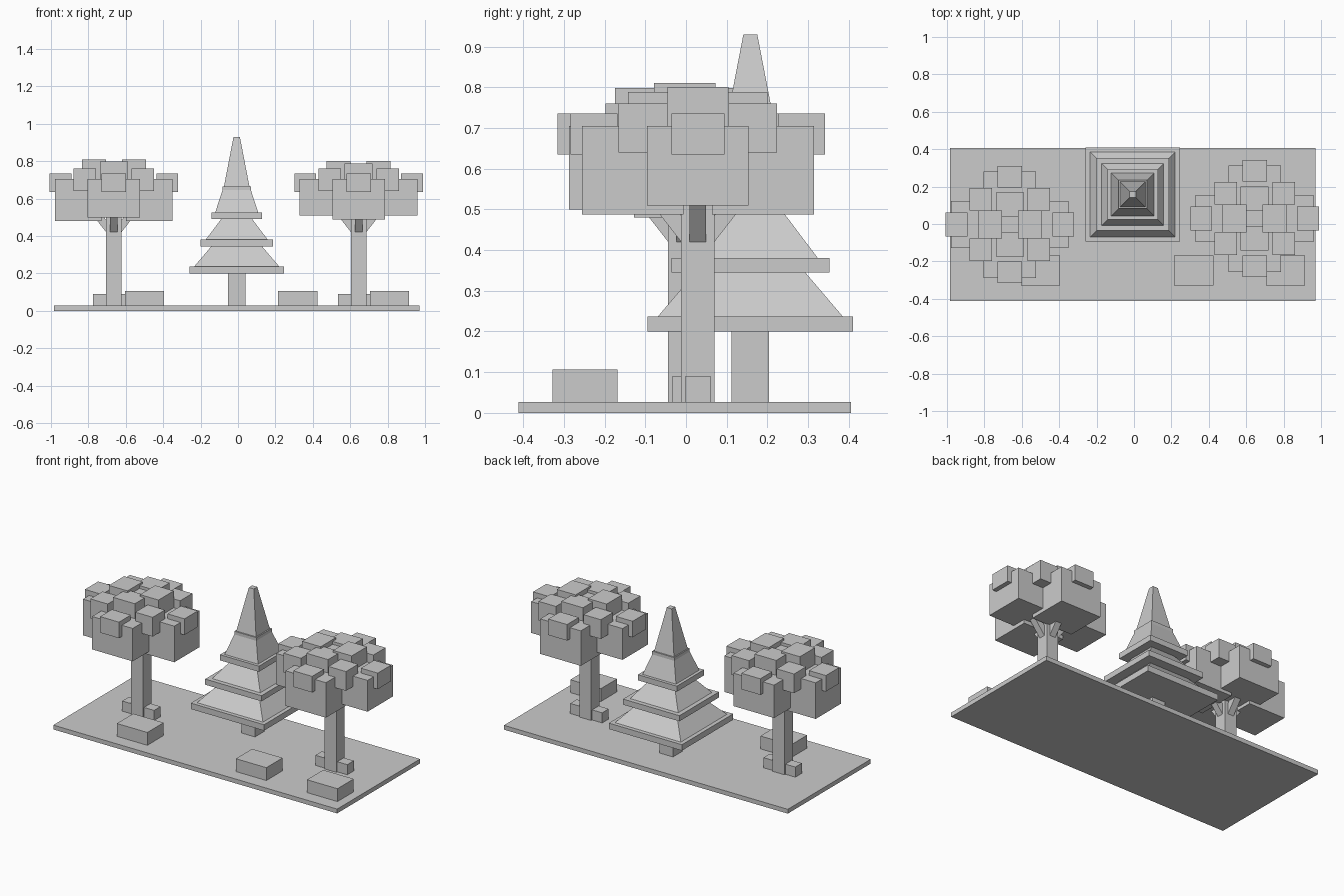
import bpy
import math
from mathutils import Matrix, Vector

cube = bpy.data.objects.get("Cube")
if cube:
    bpy.data.objects.remove(cube)

grey = bpy.data.materials.new("plain grey")
grey.use_nodes = True
COLOUR = (0.6, 0.6, 0.6, 1)
grey.diffuse_color = COLOUR
grey.node_tree.nodes["Principled BSDF"].inputs["Base Color"].default_value = COLOUR


def frustum(name, x, y, z0, z1, low, high):
    """Upright block; low and high are (half x, half y) at its two ends."""
    corners = [(-1, -1), (1, -1), (1, 1), (-1, 1)]
    verts = [(x + sx * h[0], y + sy * h[1], z)
             for h, z in ((low, z0), (high, z1)) for sx, sy in corners]
    sides = [(i, (i + 1) % 4, (i + 1) % 4 + 4, i + 4) for i in range(4)]
    mesh = bpy.data.meshes.new(name)
    mesh.from_pydata(verts, [], [(3, 2, 1, 0), (4, 5, 6, 7)] + sides)
    mesh.materials.append(grey)
    ob = bpy.data.objects.new(name, mesh)
    bpy.context.collection.objects.link(ob)
    return ob


def box(name, x, y, z0, z1, hx, hy):
    return frustum(name, x, y, z0, z1, (hx, hy), (hx, hy))


GROUND = 0.027
frustum("ground_slab", -0.007, -0.003, 0, GROUND, (0.978, 0.408), (0.978, 0.408))

# Low bushes
for i, x in enumerate((-0.5, 0.32, 0.81)):
    box(f"bush_{i + 1}", x, -0.248, GROUND, 0.107, 0.105, 0.08)

# Pine: trunk, then a flat rim and a sloped skirt per tier
PX, PY = -0.007, 0.158
box("pine_trunk", PX, PY, GROUND, 0.2, 0.046, 0.046)
tiers = [  # rim bottom, rim top, skirt top, rim half, skirt low half, skirt high half
    (0.20, 0.237, 0.345, 0.252, 0.227, 0.135),
    (0.345, 0.38, 0.49, 0.194, 0.166, 0.083),
    (0.49, 0.525, 0.645, 0.134, 0.115, 0.076),
    (0.645, 0.665, 0.93, 0.076, 0.068, 0.017),
]
for i, (z0, z1, z2, rim, low, high) in enumerate(tiers):
    box(f"pine_rim_{i + 1}", PX, PY, z0, z1, rim, rim)
    frustum(f"pine_skirt_{i + 1}", PX, PY, z1, z2, (low, low), (high, high))


def leafy_tree(side, cx, cy, lobe_x, lobe_y, top):
    """Blocky tree; lobe_x and lobe_y are the undersides of the big leaf blocks."""
    box(f"{side}_trunk", cx, cy, GROUND, 0.56, 0.041, 0.041)
    for s in (-1, 1):
        box(f"{side}_root", cx + s * 0.074, cy, GROUND, 0.09, 0.036, 0.032)

    for k in range(4):
        along = Vector((math.cos(k * math.pi / 2), math.sin(k * math.pi / 2)))
        is_x = k % 2 == 0

        def block(part, dist, z0, z1, length, width):
            hx, hy = (length, width) if is_x else (width, length)
            box(f"{side}_{part}_{k + 1}", cx + along.x * dist,
                cy + along.y * dist, z0, z1, hx, hy)

        # Big lobe, the flap on its outer end and the raised block above it
        reach = 0.315 if is_x else 0.285
        block("leaf_lobe", reach - 0.125, lobe_x if is_x else lobe_y,
              0.705, 0.125, 0.125 if is_x else 0.14)
        block("leaf_flap", reach - 0.03, 0.635, 0.735, 0.058, 0.065)
        block("leaf_crown", 0.107, 0.65, top if is_x else top - 0.012, 0.064, 0.075)

        # Slanted branch under the lobe
        branch = box(f"{side}_branch_{k + 1}", 0, 0, -0.09, 0.09, 0.02, 0.02)
        branch.matrix_world = (Matrix.Translation((cx, cy, 0.49))
                               @ Matrix.Rotation(k * math.pi / 2, 4, 'Z')
                               @ Matrix.Translation((0.07, 0, 0))
                               @ Matrix.Rotation(math.radians(38), 4, 'Y'))

    # Blocks filling the gaps between lobes, and the middle
    for sx in (-1, 1):
        for sy in (-1, 1):
            box(f"{side}_leaf_corner", cx + sx * 0.155, cy + sy * 0.135,
                0.64, 0.76, 0.06, 0.06)
    box(f"{side}_leaf_middle", cx, cy, 0.55, top - 0.03, 0.06, 0.06)


leafy_tree("right", -0.664, -0.003, 0.48, 0.5, 0.81)
leafy_tree("left", 0.645, 0.029, 0.51, 0.487, 0.80)
